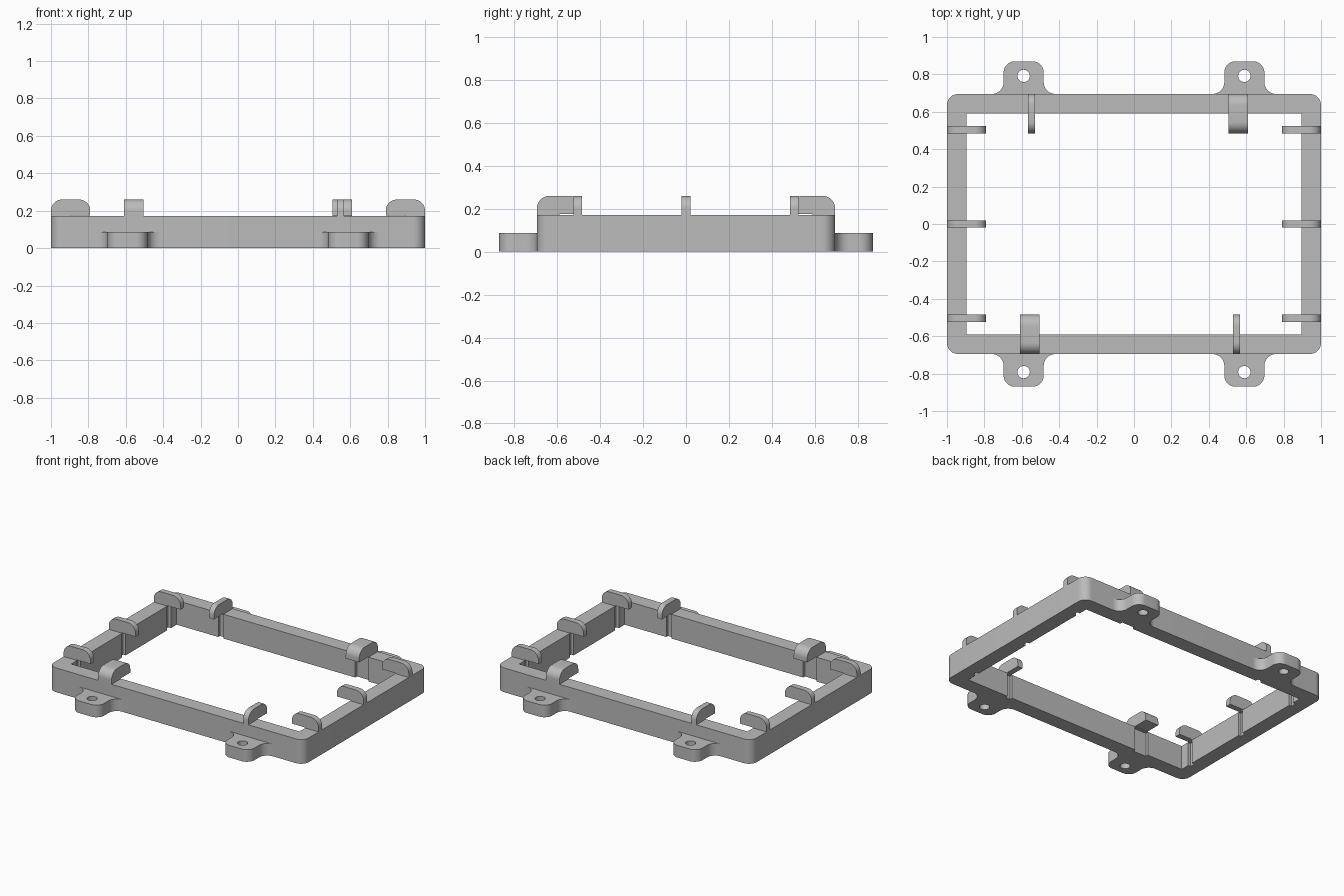
import bpy, bmesh
from math import sin, cos, radians
from mathutils import Matrix, Vector

if "Cube" in bpy.data.objects:
    bpy.data.objects.remove(bpy.data.objects["Cube"])

grey = bpy.data.materials.new("plain grey")
grey.use_nodes = True
grey.diffuse_color = (0.5, 0.5, 0.5, 1)
grey.node_tree.nodes["Principled BSDF"].inputs["Base Color"].default_value = (0.5, 0.5, 0.5, 1)

HX, HY = 1.0, 0.695          # frame half sizes
WALL, HEIGHT = 0.105, 0.172  # frame wall and height
GROOVE = 0.02                # depth of the grooves below the clips
THIN, WIDE = 0.04, 0.105     # clip widths


def arc(cx, cy, r, a0, a1, n=10):
    angles = [radians(a0 + (a1 - a0) * i / n) for i in range(n + 1)]
    return [(cx + r * cos(a), cy + r * sin(a)) for a in angles]


def extrude(name, outlines, depth, matrix):
    """Fill closed outlines (inner ones become holes) and extrude them about the local xy plane."""
    curve = bpy.data.curves.new(name, 'CURVE')
    curve.dimensions, curve.fill_mode, curve.extrude = '2D', 'BOTH', depth / 2
    for points in outlines:
        spline = curve.splines.new('POLY')
        spline.points.add(len(points) - 1)
        for p, (x, y) in zip(spline.points, points):
            p.co = (x, y, 0, 1)
        spline.use_cyclic_u = True
    helper = bpy.data.objects.new(name + "_helper", curve)
    bpy.context.collection.objects.link(helper)
    deps = bpy.context.evaluated_depsgraph_get()
    mesh = bpy.data.meshes.new_from_object(helper.evaluated_get(deps))
    bpy.data.objects.remove(helper)

    bm = bmesh.new()
    bm.from_mesh(mesh)
    bmesh.ops.remove_doubles(bm, verts=bm.verts, dist=0.0001)
    bmesh.ops.recalc_face_normals(bm, faces=bm.faces)
    bm.to_mesh(mesh)
    bm.free()
    mesh.materials.clear()
    mesh.materials.append(grey)
    mesh.shade_smooth()
    mesh.set_sharp_from_angle(angle=radians(30))
    obj = bpy.data.objects.new(name, mesh)
    obj.matrix_world = matrix
    bpy.context.collection.objects.link(obj)
    return obj


# Clip positions along each wall: (centre, width)
side_clips = [(-0.505, THIN), (0, THIN), (0.505, THIN)]
front_clips = [(-0.558, WIDE), (0.548, THIN)]
back_clips = [(-0.548, THIN), (0.558, WIDE)]


def grooved(clips, flip):
    """Points along one inner wall: (position, depth into the wall)."""
    pts = []
    for c, w in clips:
        a, b = c - w / 2, c + w / 2
        pts += [(a, 0), (a, GROOVE), (b, GROOVE), (b, 0)]
    return pts[::-1] if flip else pts


# Frame with rounded outer corners and a grooved inner wall
R = 0.06
outer = []
for sx, sy, a in ((1, 1, 0), (-1, 1, 90), (-1, -1, 180), (1, -1, 270)):
    outer += arc(sx * (HX - R), sy * (HY - R), R, a, a + 90)
ix, iy = HX - WALL, HY - WALL
inner = [(-ix, -iy)] + [(p, -iy - d) for p, d in grooved(front_clips, False)]
inner += [(ix, -iy)] + [(ix + d, p) for p, d in grooved(side_clips, False)]
inner += [(ix, iy)] + [(p, iy + d) for p, d in grooved(back_clips, True)]
inner += [(-ix, iy)] + [(-ix - d, p) for p, d in grooved(side_clips, True)]
extrude("frame", [outer, inner], HEIGHT, Matrix.Translation((0, 0, HEIGHT / 2)))

# Screw lugs with filleted roots
LUG_H = 0.086
half = arc(0.171, 0.064, 0.064, 270, 180) + arc(0.047, 0.115, 0.06, 0, 90)
lug = half + [(-x, y) for x, y in reversed(half)]
hole = arc(0, 0.097, 0.033, 0, 345, 23)
for side, turn in (("back", 0), ("front", 180)):
    for x, label in ((0.59, "left"), (-0.59, "right")):
        m = Matrix.Rotation(radians(turn), 4, 'Z')
        m.translation = (x, HY if turn == 0 else -HY, LUG_H / 2)
        extrude(f"{side}_{label}_lug", [lug, hole], LUG_H, m)

# Retaining clips reaching inward over the opening
clip = arc(0.06, 0.2, 0.06, 180, 90) + arc(0.15, 0.2, 0.06, 90, 0)
clip += [(0.21, 0.175), (WALL, 0.175), (WALL, 0.17), (0, 0.17)]


def add_clip(name, location, inward, width):
    u, up = Vector(inward), Vector((0, 0, 1))
    m = Matrix((u, up, u.cross(up))).transposed().to_4x4()
    m.translation = location
    extrude(name, [clip], width, m)


for i, (c, w) in enumerate(side_clips, 1):
    add_clip(f"left_clip_{i}", (HX, c, 0), (-1, 0, 0), w)
    add_clip(f"right_clip_{i}", (-HX, c, 0), (1, 0, 0), w)
for i, (c, w) in enumerate(front_clips, 1):
    add_clip(f"front_clip_{i}", (c, -HY, 0), (0, 1, 0), w)
for i, (c, w) in enumerate(back_clips, 1):
    add_clip(f"back_clip_{i}", (c, HY, 0), (0, -1, 0), w)
